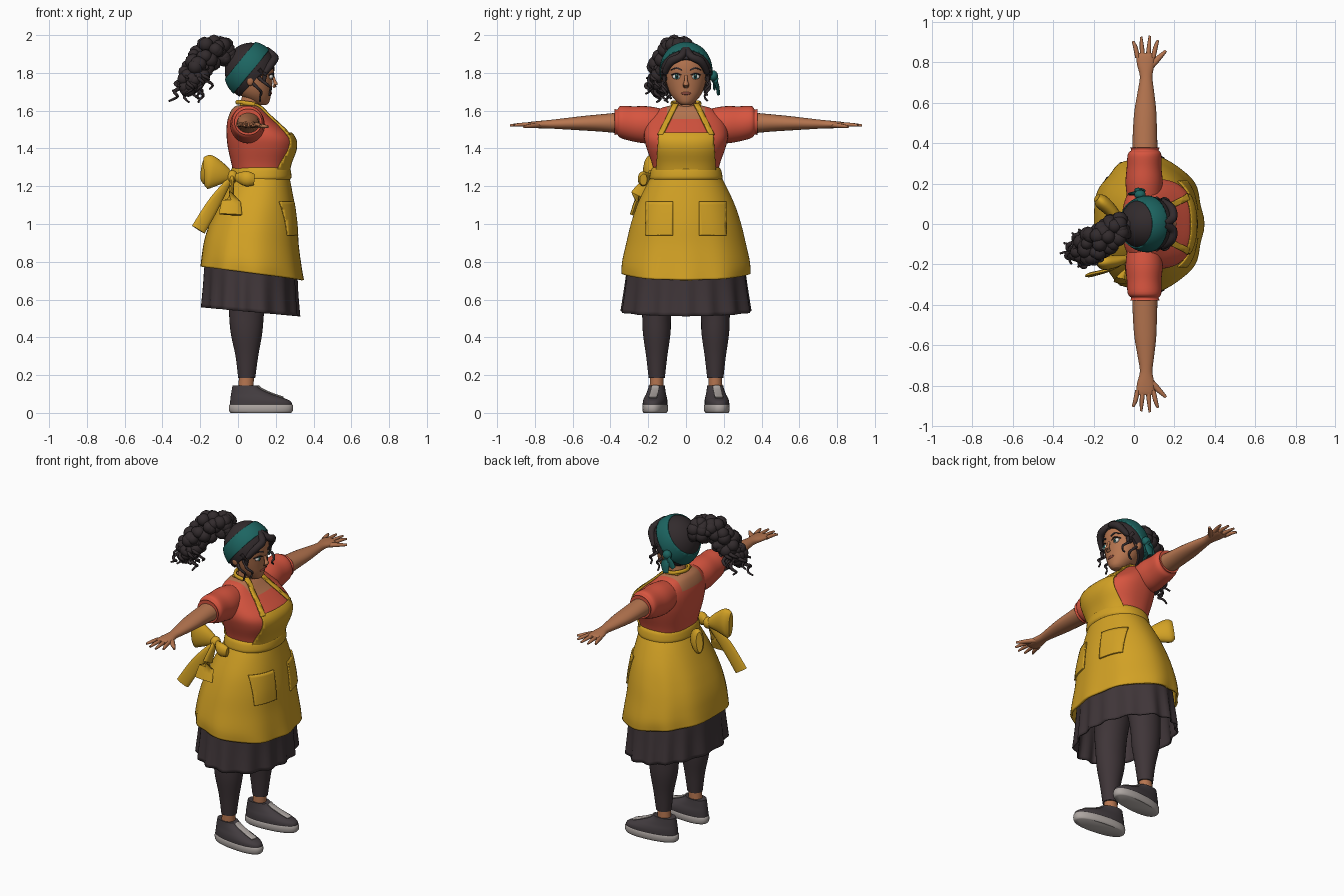
import bpy, bmesh, math, random
from mathutils import Vector, Matrix

random.seed(4)
cube = bpy.data.objects.get("Cube")
if cube:
    bpy.data.objects.remove(cube)


def material(name, *rgb):
    m = bpy.data.materials.new(name)
    m.use_nodes = True
    m.diffuse_color = (*rgb, 1)
    m.node_tree.nodes["Principled BSDF"].inputs["Base Color"].default_value = (*rgb, 1)
    return m


SKIN = material("warm skin", .47, .18, .08)
HAIR = material("dark hair", .032, .024, .026)
TEAL = material("teal cloth", .012, .13, .12)
RED = material("coral shirt", .68, .09, .05)
YELLOW = material("mustard apron", .65, .36, .018)
DARK = material("charcoal cloth", .05, .036, .04)
SHOE = material("shoe grey", .055, .045, .05)
SOLE = material("pale rubber", .42, .38, .36)
WHITE = material("eye white", .75, .72, .68)
LIP = material("lip brown", .28, .075, .05)


def make(name, bm, *mats):
    bmesh.ops.recalc_face_normals(bm, faces=bm.faces)
    me = bpy.data.meshes.new(name)
    bm.to_mesh(me)
    bm.free()
    for m in mats:
        me.materials.append(m)
    me.shade_smooth()
    me.set_sharp_from_angle(angle=math.radians(50))
    ob = bpy.data.objects.new(name, me)
    bpy.context.collection.objects.link(ob)
    return ob


def smooth_rows(rows, steps):
    # Catmull-Rom interpolation of any equal-length tuples
    out = []
    for i in range(len(rows) - 1):
        p = [rows[max(0, min(len(rows) - 1, i + k))] for k in (-1, 0, 1, 2)]
        for s in range(steps):
            t = s / steps
            out.append([b + .5 * t * (c - a + t * (2*a - 5*b + 4*c - d + t * (3*(b - c) + d - a)))
                        for a, b, c, d in zip(*p)])
    return out + [list(rows[-1])]


def bridge(rings, cap):
    bm = bmesh.new()
    vs = [[bm.verts.new(p) for p in r] for r in rings]
    n = len(vs[0])
    for a, b in zip(vs, vs[1:]):
        for i in range(n):
            bm.faces.new((a[i], a[(i+1) % n], b[(i+1) % n], b[i]))
    if cap:
        bm.faces.new(vs[0])
        bm.faces.new(vs[-1])
    return bm


def loft(rows, axis="z", n=32, square=2, folds=0, cap=True, steps=4):
    # rows: position on the axis, two centre values, two radii, optional fold depth
    rings = []
    for pos, c1, c2, r1, r2, *amp in smooth_rows(rows, steps):
        ring = []
        for i in range(n):
            a = math.tau * i / n
            c, s = math.cos(a), math.sin(a)
            k = 1 + (amp[0] * math.cos(folds * a + math.sin(3 * a)) if amp else 0)
            u = c1 + r1 * k * math.copysign(abs(c) ** (2 / square), c)
            v = c2 + r2 * k * math.copysign(abs(s) ** (2 / square), s)
            ring.append((u, v, pos) if axis == "z" else (u, pos, v))
        rings.append(ring)
    return bridge(rings, cap)


def strand_mesh(points, n=10, steps=4):
    # points: x, y, z, side radius, upright radius
    pts = smooth_rows(points, steps)
    rings = []
    for i, p in enumerate(pts):
        t = (Vector(pts[min(i+1, len(pts)-1)][:3]) - Vector(pts[max(i-1, 0)][:3])).normalized()
        side = t.cross(Vector((1, 0, 0)) if abs(t.z) > .93 else Vector((0, 0, 1))).normalized()
        up = side.cross(t)
        rings.append([Vector(p[:3]) + side * p[3] * math.cos(math.tau*k/n) + up * p[4] * math.sin(math.tau*k/n)
                      for k in range(n)])
    return bridge(rings, True)


def strand(name, mat, points, n=10):
    return make(name, strand_mesh(points, n), mat)


def ball(name, mat, centre, size, cuts=16):
    bm = bmesh.new()
    bmesh.ops.create_uvsphere(bm, u_segments=cuts * 2, v_segments=cuts, radius=1,
                              matrix=Matrix.Translation(centre) @ Matrix.Diagonal((*size, 1)))
    return make(name, bm, mat) if name else bm


def cut(bm, *planes, clear=True):
    for co, no in planes:
        bmesh.ops.bisect_plane(bm, geom=bm.verts[:] + bm.edges[:] + bm.faces[:], plane_co=co,
                               plane_no=no, clear_outer=clear)
    return bm


def plate(name, mat, bm, push, *planes):
    # a thin patch trimmed out of a copied surface and lifted off it
    bmesh.ops.recalc_face_normals(bm, faces=bm.faces)
    bm.normal_update()
    for v in bm.verts:
        v.co += v.normal * push
    ob = make(name, cut(bm, *planes), mat)
    mod = ob.modifiers.new("thickness", "SOLIDIFY")
    mod.thickness, mod.offset = push * .95, -1
    return ob


# Shirt with open neckline
def torso():
    rows = [(1.25, .12, 0, .14, .165), (1.32, .12, 0, .155, .18), (1.40, .125, 0, .178, .208),
            (1.46, .117, 0, .177, .222), (1.52, .085, 0, .145, .215), (1.57, .06, 0, .11, .19),
            (1.61, .05, 0, .08, .14), (1.628, .05, 0, .055, .08)]
    return loft(rows, n=64, square=2.4)


bm = cut(torso(), ((0, 0, 1.555), (0, 0, 1)), ((0, .1, 0), (0, 1, 0)), ((0, -.1, 0), (0, 1, 0)), clear=False)
for f in bm.faces:
    c = f.calc_center_median()
    f.material_index = int(c.z > 1.555 and abs(c.y) < .1)
make("shirt", bm, RED, SKIN)
make("neck", loft([(1.56, .05, 0, .065, .07), (1.61, .058, 0, .055, .056), (1.68, .075, 0, .052, .054)]), SKIN)

# Apron bib and neck straps
plate("bib", YELLOW, torso(), .009, ((.12, 0, 0), (-1, 0, 0)), ((0, 0, 1.485), (0, 0, 1)),
      ((0, .158, 1.3), (0, 1, .07)), ((0, -.158, 1.3), (0, -1, .07)))
for s in (1, -1):
    plate("strap", YELLOW, torso(), .011, ((0, 0, 1.475), (0, 0, -1)), ((.01, 0, 0), (-1, 0, 0)),
          ((0, s * .147, 1.485), (0, s * .14, .07)), ((0, s * .118, 1.485), (0, -s * .14, -.07)))
strand("neck_strap", YELLOW, [(.09, -.072, 1.633, .009, .012), (.03, -.066, 1.642, .009, .012),
                              (-.005, 0, 1.645, .009, .012), (.03, .066, 1.642, .009, .012),
                              (.09, .072, 1.633, .009, .012)])


# Apron skirt with a hem that dips at the front
def dip(bm, top, slope):
    for v in bm.verts:
        v.co.z -= slope * (v.co.x - .07) * max(0, min(1, (top - v.co.z) / .2))
    return bm


def apron():
    rows = [(1.27, .122, 0, .147, .175, 0), (1.2, .11, 0, .172, .213, 0), (1.1, .095, 0, .205, .258, .004),
            (1.0, .08, 0, .233, .29, .008), (.9, .07, 0, .25, .314, .008), (.8, .07, 0, .265, .335, .012),
            (.74, .07, 0, .274, .335, .02)]
    return dip(loft(rows, n=72, square=2.15, folds=9, cap=False), 1, .13)


ob = make("apron_skirt", apron(), YELLOW)
ob.modifiers.new("thickness", "SOLIDIFY").thickness = .012
make("waistband", loft([(1.235, .118, 0, .158, .19), (1.25, .12, 0, .163, .193), (1.285, .121, 0, .158, .186),
                        (1.3, .121, 0, .15, .176)], n=48, square=2.2), YELLOW)
for s in (1, -1):
    plate("pocket", YELLOW, apron(), .009, ((.1, 0, 0), (-1, 0, 0)), ((0, s * .07, 0), (0, -s, 0)),
          ((0, s * .215, 0), (0, s, 0)), ((0, 0, 1.12), (0, 0, 1)), ((0, 0, .94), (0, 0, -1)))

# Bow tied at the hip
ball("bow_knot", YELLOW, (-.03, -.18, 1.25), (.03, .03, .035))
strand("bow_loop_back", YELLOW, [(-.03, -.17, 1.25, .015, .02), (-.09, -.185, 1.265, .03, .06),
                                 (-.15, -.19, 1.275, .038, .09), (-.18, -.19, 1.275, .02, .075)], 20)
strand("bow_loop_far", YELLOW, [(-.05, -.04, 1.25, .015, .02), (-.1, .05, 1.265, .03, .05),
                                (-.16, .11, 1.28, .036, .075), (-.185, .13, 1.285, .02, .06)], 20)
strand("bow_loop_front", YELLOW, [(-.02, -.18, 1.25, .012, .015), (.04, -.225, 1.24, .028, .04),
                                  (.085, -.225, 1.235, .02, .03)], 16)
strand("bow_tail_back", YELLOW, [(-.04, -.18, 1.24, .01, .015), (-.12, -.225, 1.12, .01, .035),
                                 (-.21, -.25, .97, .012, .04)], 12)
strand("bow_tail_side", YELLOW, [(-.03, -.19, 1.25, .012, .018), (-.035, -.25, 1.15, .012, .045),
                                 (-.04, -.285, 1.05, .012, .062)], 12)

# Pleated underskirt
ob = make("underskirt", dip(loft([(.86, .07, 0, .235, .295, 0), (.78, .065, 0, .245, .31, .01),
                                  (.65, .063, 0, .25, .325, .025), (.535, .063, 0, .258, .34, .035)],
                                 n=96, folds=15, cap=False), .75, .09), DARK)
ob.modifiers.new("thickness", "SOLIDIFY").thickness = .008


def shoe_upper(y):
    rows = [(.03, .122, y, .166, .062), (.06, .12, y, .162, .062), (.08, .1, y, .14, .058),
            (.1, .073, y, .11, .051), (.125, .047, y, .08, .045), (.145, .038, y, .067, .042)]
    return loft(rows, n=36, square=2.3)


# Limbs, mirrored on both sides
for side, s in (("left", 1), ("right", -1)):
    y = s * .155
    make(side + "_legging", loft([(.185, .046, y, .045, .043), (.3, .047, y, .06, .056), (.42, .045, y, .083, .073),
                                  (.52, .045, y, .092, .077), (.64, .05, s * .145, .1, .09),
                                  (.8, .06, s * .11, .12, .105)]), DARK)
    make(side + "_ankle", loft([(.09, .04, y, .042, .038), (.2, .045, y, .039, .036)]), SKIN)
    turn = (Matrix.Translation((.04, y, 0)) @ Matrix.Rotation(s * math.radians(6), 4, "Z")
            @ Matrix.Translation((-.04, -y, 0)))
    sole = make(side + "_sole", loft([(0, .122, y, .16, .057), (.012, .122, y, .17, .064),
                                      (.04, .122, y, .17, .064), (.045, .122, y, .164, .06)],
                                     n=36, square=2.3, steps=2), SOLE)
    upper = make(side + "_shoe", shoe_upper(y), SHOE)
    laces = plate(side + "_laces", SOLE, shoe_upper(y), .006, ((0, y + .022, 0), (0, 1, 0)),
                  ((0, y - .022, 0), (0, -1, 0)), ((.11, 0, 0), (-1, 0, 0)), ((0, 0, .085), (0, 0, -1)))
    for ob in (sole, upper, laces):
        ob.data.transform(turn)

    make(side + "_sleeve", loft([(s * .1, .05, 1.525, .08, .08), (s * .2, .05, 1.525, .092, .098),
                                 (s * .28, .05, 1.53, .086, .093), (s * .345, .052, 1.54, .083, .085),
                                 (s * .365, .054, 1.54, .068, .066), (s * .378, .054, 1.54, .073, .07)],
                                "y"), RED)
    make(side + "_arm", loft([(s * .33, .055, 1.535, .063, .057), (s * .45, .054, 1.535, .06, .046),
                              (s * .56, .056, 1.533, .054, .037), (s * .66, .059, 1.53, .04, .028),
                              (s * .73, .06, 1.528, .031, .022), (s * .785, .058, 1.526, .042, .019),
                              (s * .83, .056, 1.525, .045, .015), (s * .848, .056, 1.525, .04, .01)],
                             "y", n=24), SKIN)
    for k, (x, tip) in enumerate(((.018, .905), (.043, .927), (.07, .932), (.095, .91))):
        strand(f"{side}_finger", SKIN, [(x, s * .825, 1.525, .012, .012), (x + (x - .056) * .3, s * .875, 1.526, .011, .01),
                                        (x + (x - .056) * .6, s * tip, 1.522, .006, .006)])
    strand(side + "_thumb", SKIN, [(.075, s * .775, 1.523, .018, .014), (.115, s * .815, 1.52, .015, .012),
                                   (.158, s * .858, 1.515, .007, .007)])

    # Face details and side curls
    ball(side + "_ear", SKIN, (.065, s * .115, 1.765), (.022, .016, .034), 8)
    ball(side + "_eye", WHITE, (.174, s * .05, 1.78), (.012, .023, .014), 10)
    ball(side + "_iris", TEAL, (.182, s * .049, 1.78), (.006, .011, .012), 8)
    ball(side + "_pupil", HAIR, (.186, s * .049, 1.78), (.0035, .006, .007), 8)
    strand(side + "_lash", HAIR, [(.188, s * .026, 1.788, .003, .003), (.187, s * .05, 1.797, .004, .004),
                                  (.164, s * .078, 1.788, .003, .003)], 6)
    strand(side + "_brow", HAIR, [(.191, s * .022, 1.815, .004, .005), (.185, s * .05, 1.826, .004, .005),
                                  (.163, s * .08, 1.815, .003, .003)], 6)
    strand(side + "_bangs", HAIR, [(.15, s * .005, 1.925, .02, .015), (.192, s * .03, 1.885, .022, .02),
                                   (.185, s * .08, 1.86, .02, .022), (.145, s * .112, 1.80, .015, .015),
                                   (.14, s * .115, 1.75, .007, .007)])
    for x, low in ((.16, 1.68), (.11, 1.65)):
        strand(side + "_side_curl", HAIR, [
            (x - .05 + .012 * math.sin(k * 1.6), s * (.115 + .01 * math.cos(k * 1.6)), 1.82 + (low - 1.82) * k / 7,
             .012 - k * .001, .012 - k * .001) if k < 3 else
            (x - .05 + k * .01 + .014 * math.sin(k * 1.6), s * (.112 + .014 * math.cos(k * 1.6)),
             1.82 + (low - 1.82) * k / 7, .012 - k * .001, .012 - k * .001) for k in range(8)], 8)

# Head
make("head", loft([(1.63, .125, 0, .025, .024), (1.645, .115, 0, .05, .046), (1.68, .095, 0, .079, .077),
                   (1.72, .085, 0, .094, .096), (1.77, .082, 0, .103, .108), (1.83, .08, 0, .112, .114),
                   (1.89, .072, 0, .108, .1), (1.935, .07, 0, .06, .055)]), SKIN)
strand("nose", SKIN, [(.186, 0, 1.785, .008, .006), (.194, 0, 1.755, .01, .009), (.199, 0, 1.738, .017, .012),
                      (.185, 0, 1.724, .012, .006)])
ball("mouth", LIP, (.171, 0, 1.692), (.009, .026, .009), 8)

# Hair cap and tilted headband
centre, size = Vector((.068, 0, 1.81)), Vector((.138, .135, .15))
bm = cut(ball("", None, centre, size, 24), ((0, 0, 1.665), (1.08, 0, -1)))
bmesh.ops.holes_fill(bm, edges=bm.edges)
make("hair_cap", bm, HAIR)
tilt = Vector((.77, 0, -.63))
bm = cut(ball("", None, centre, size * 1.04, 32), (centre + tilt * .005, tilt), (centre - tilt * .08, -tilt))
ob = make("headband", bm, TEAL)
ob.modifiers.new("thickness", "SOLIDIFY").thickness = .01
ball("headband_knot", TEAL, (.03, .145, 1.785), (.028, .024, .028), 10)
strand("headband_tail", TEAL, [(.03, .145, 1.785, .008, .012), (.03, .165, 1.735, .01, .028),
                               (.02, .172, 1.685, .008, .018)], 12)
strand("headband_tail", TEAL, [(.03, .14, 1.79, .01, .01), (.01, .152, 1.755, .01, .024),
                               (-.02, .15, 1.715, .006, .014)], 12)

# Curly ponytail: clustered lumps that end in loose ringlets
bm = bmesh.new()
path = smooth_rows([(-.06, -.01, 1.9, .055), (-.12, -.05, 1.91, .08), (-.19, -.09, 1.87, .085),
                    (-.24, -.13, 1.79, .065), (-.26, -.15, 1.74, .04)], 4)
for x, y, z, spread in path:
    for k in range(7):
        d = Vector([random.gauss(0, 1) for _ in range(3)]).normalized() * spread * .75
        bmesh.ops.create_icosphere(bm, subdivisions=2, radius=random.uniform(.026, .042),
                                   matrix=Matrix.Translation(Vector((x, y, z)) + d))
make("ponytail", bm, HAIR)
for k in range(16):
    x, y, z, spread = path[random.randint(8, 16)]
    a, phase = math.tau * k / 16, random.random() * 6
    start = Vector((x + spread * .7 * math.cos(a), y + spread * .7 * math.sin(a), z))
    drift = Vector((.045 * math.cos(a) - .02, .03 * math.sin(a) - .01, random.uniform(-.13, -.08)))
    pts = []
    for j in range(9):
        p = start + drift * j / 8
        r = .014 - .0011 * j
        pts.append((p.x + .017 * math.cos(j * 1.3 + phase), p.y + .017 * math.sin(j * 1.3 + phase), p.z, r, r))
    strand("ringlet", HAIR, pts, 8)
